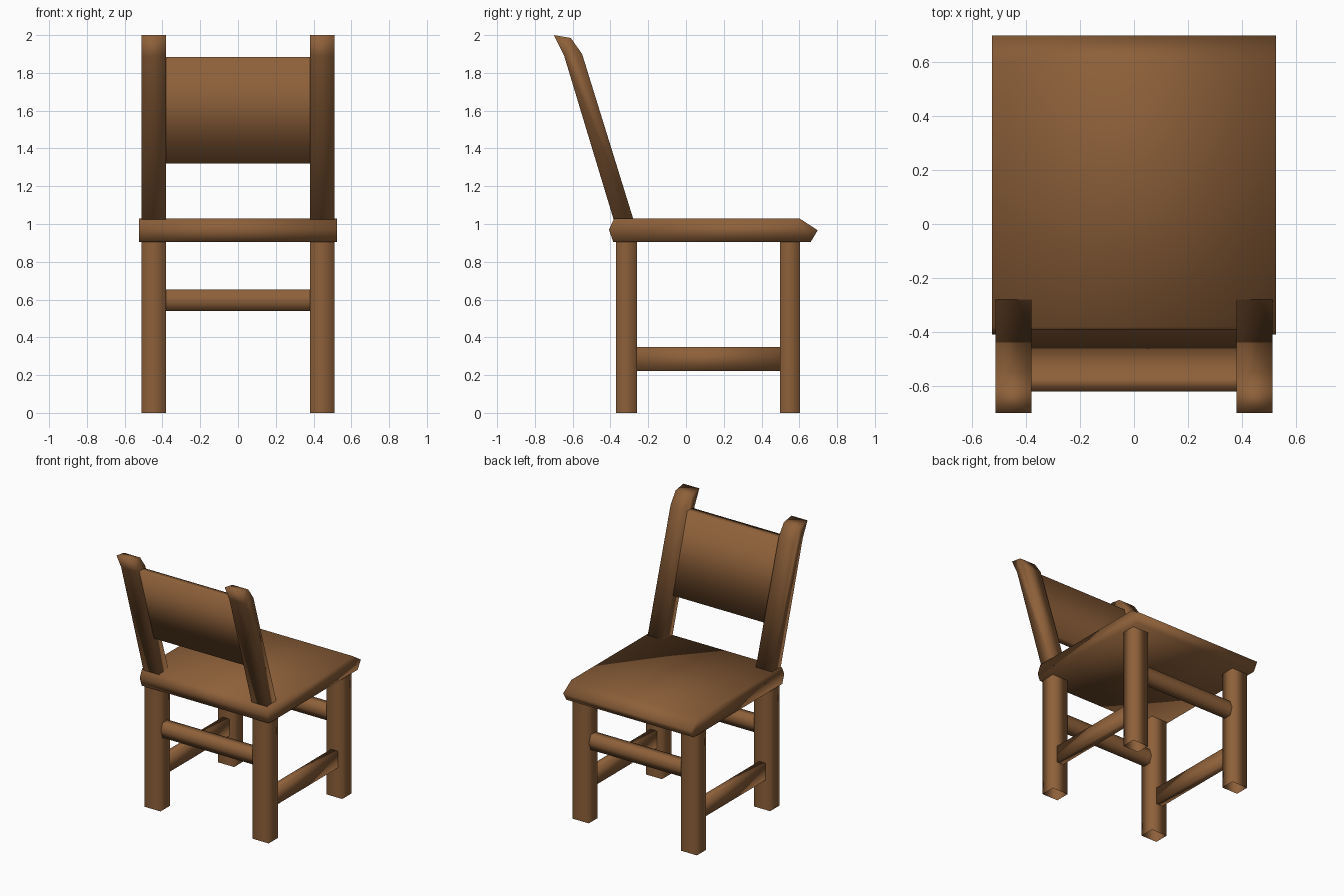
import bpy, bmesh

if "Cube" in bpy.data.objects:
    bpy.data.objects.remove(bpy.data.objects["Cube"])

wood = bpy.data.materials.new("brown wood")
wood.diffuse_color = (0.27, 0.118, 0.042, 1)
wood.use_nodes = True
wood.node_tree.nodes["Principled BSDF"].inputs["Base Color"].default_value = wood.diffuse_color


def prism(name, profile, axis, a, b, caps=True):
    """Extrude a 2D profile along an axis (remaining axes keep x, y, z order)."""
    bm = bmesh.new()
    rings = []
    for t in (a, b):
        ring = []
        for p in profile:
            co = list(p)
            co.insert(axis, t)
            ring.append(bm.verts.new(co))
        rings.append(ring)
    n = len(profile)
    for i in range(n):
        j = (i + 1) % n
        bm.faces.new((rings[0][i], rings[0][j], rings[1][j], rings[1][i]))
    if caps:
        bm.faces.new(rings[0])
        bm.faces.new(rings[1])
    bmesh.ops.recalc_face_normals(bm, faces=bm.faces)
    for f in bm.faces:
        f.smooth = True
    me = bpy.data.meshes.new(name)
    bm.to_mesh(me)
    bm.free()
    me.materials.append(wood)
    ob = bpy.data.objects.new(name, me)
    bpy.context.collection.objects.link(ob)
    return ob


def rect(u0, u1, v0, v1):
    return [(u0, v0), (u1, v0), (u1, v1), (u0, v1)]


# Seat slab with bevelled front and rear edges
prism("seat", [(-0.38, 1.03), (-0.408, 0.97), (-0.385, 0.905),
               (0.66, 0.905), (0.697, 0.967), (0.60, 1.03)], 0, -0.525, 0.525)

# Leaning backrest posts with bevelled tops
post = [(-0.376, 1.0), (-0.271, 1.0), (-0.55, 1.90),
        (-0.61, 1.985), (-0.70, 2.0), (-0.645, 1.89)]

for side, s in (("left", -1), ("right", 1)):
    x0, x1 = sorted((s * 0.38, s * 0.512))
    prism("post_" + side, post, 0, x0, x1)
    # Legs: square tubes, open at the floor
    prism("back_leg_" + side, rect(x0, x1, -0.37, -0.26), 2, 0, 0.96, caps=False)
    prism("front_leg_" + side, rect(x0, x1, 0.497, 0.603), 2, 0, 0.96, caps=False)
    # Low side rail
    r0, r1 = sorted((s * 0.42, s * 0.475))
    prism("side_rail_" + side, rect(r0, r1, 0.222, 0.348), 1, -0.27, 0.51)

# Backrest panel following the lean of the posts
prism("back_panel", [(-0.62, 1.885), (-0.557, 1.885), (-0.388, 1.32), (-0.448, 1.32)],
      0, -0.385, 0.385, caps=False)

# Six-sided cross rails between the legs
for name, y in (("back_cross_rail", -0.315), ("front_cross_rail", 0.55)):
    prism(name, [(y - 0.05, 0.595), (y - 0.03, 0.54), (y + 0.03, 0.54),
                 (y + 0.05, 0.595), (y + 0.03, 0.652), (y - 0.03, 0.652)],
          0, -0.385, 0.385, caps=False)
